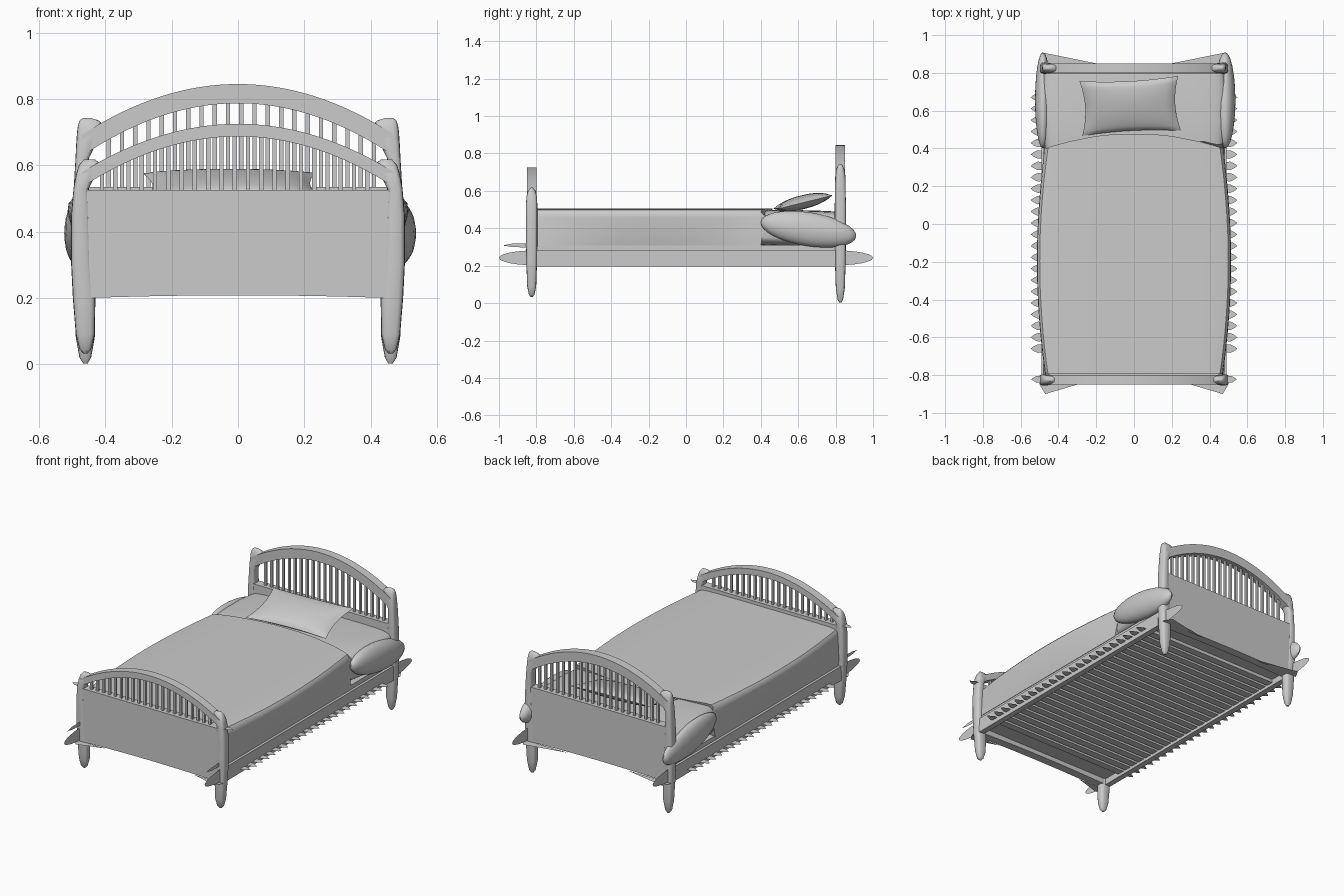
import bpy, bmesh, math
from mathutils import Matrix, Vector

cube = bpy.data.objects.get("Cube")
if cube:
    bpy.data.objects.remove(cube, do_unlink=True)

GREY = (0.6, 0.6, 0.6, 1.0)
mat = bpy.data.materials.new("plain grey")
mat.use_nodes = True
mat.diffuse_color = GREY
bsdf = next(n for n in mat.node_tree.nodes if n.type == 'BSDF_PRINCIPLED')
bsdf.inputs["Base Color"].default_value = GREY
bsdf.inputs["Roughness"].default_value = 0.8


def finish(name, bm, smooth=None, closed=True):
    if closed:
        bmesh.ops.recalc_face_normals(bm, faces=bm.faces)
    me = bpy.data.meshes.new(name)
    bm.to_mesh(me)
    bm.free()
    me.materials.append(mat)
    ob = bpy.data.objects.new(name, me)
    bpy.context.collection.objects.link(ob)
    if smooth:
        bpy.ops.object.select_all(action='DESELECT')
        ob.select_set(True)
        bpy.context.view_layer.objects.active = ob
        bpy.ops.object.shade_smooth_by_angle(angle=math.radians(smooth))
    return ob


def add_box(bm, x0, x1, y0, y1, z0, z1):
    m = Matrix.Translation(((x0 + x1) / 2, (y0 + y1) / 2, (z0 + z1) / 2))
    bmesh.ops.create_cube(bm, size=1, matrix=m @ Matrix.Diagonal((x1 - x0, y1 - y0, z1 - z0, 1)))


def box(name, *b):
    bm = bmesh.new()
    add_box(bm, *b)
    return finish(name, bm)


def loft(name, rings, smooth=40):
    """Closed skin through rings of equal point count."""
    bm = bmesh.new()
    rows = [[bm.verts.new(p) for p in r] for r in rings]
    n = len(rows[0])
    for a, b in zip(rows, rows[1:]):
        for i in range(n):
            j = (i + 1) % n
            bm.faces.new((a[i], a[j], b[j], b[i]))
    bm.faces.new(rows[0])
    bm.faces.new(rows[-1])
    return finish(name, bm, smooth)


def flat(name, polys):
    """Paper-thin pieces."""
    bm = bmesh.new()
    for p in polys:
        bm.faces.new([bm.verts.new(q) for q in p])
    return finish(name, bm, closed=False)


def bow(c, k, x):
    return c - k * x * x


def end_board(name, y, top, open_top, k_out, k_in, sill, shift):
    """Solid panel, bowed top rail and slats."""
    y0, y1 = y - 0.026, y + 0.026
    n = 32
    xs = [-0.47 + 0.94 * i / n for i in range(n + 1)]
    # panel with a gently curved lower edge
    loft(name + "_panel", [[(x, y0, 0.208 - 0.04 * x * x), (x, y1, 0.208 - 0.04 * x * x),
                            (x, y1, sill), (x, y0, sill)] for x in xs], 30)
    rings = []
    for x in xs:
        lo, hi = bow(open_top, k_in, x), bow(top, k_out, x)
        rings.append([(x, y0, lo), (x, y1, lo), (x, y1, hi), (x, y0, hi)])
    loft(name + "_arch", rings, 30)
    bm = bmesh.new()
    for i in range(-10, 11):
        x = i * 0.04 + shift
        add_box(bm, x - 0.0065, x + 0.0065, y - 0.007, y + 0.007,
                sill - 0.01, bow(open_top, k_in, x) + 0.01)
    finish(name + "_slats", bm)


def posts(name, y, rows):
    """Tapered posts from rows of height, inner x, outer x, half depth."""
    for side, s in (("left", 1), ("right", -1)):
        rings = []
        for z, xi, xo, h in rows:
            c, r = (xi + xo) / 2, (xo - xi) / 2
            ring = []
            for i in range(16):
                a = math.tau * i / 16
                ca, sa = math.cos(a), math.sin(a)
                ring.append((s * (c + r * math.copysign(abs(ca) ** 0.6, ca)),
                             y + h * math.copysign(abs(sa) ** 0.6, sa), z))
            rings.append(ring)
        loft(f"{name}_{side}", rings, 50)


# footboard and headboard
end_board("footboard", -0.825, 0.725, 0.687, 0.656, 0.69, 0.525, -0.01)
end_board("headboard", 0.825, 0.845, 0.787, 0.69, 0.72, 0.535, 0.01)

posts("foot_post", -0.825, [
    (0.033, 0.453, 0.467, 0.006), (0.045, 0.443, 0.478, 0.015), (0.09, 0.432, 0.489, 0.024),
    (0.2, 0.43, 0.498, 0.028), (0.3, 0.44, 0.503, 0.03), (0.45, 0.445, 0.503, 0.03),
    (0.53, 0.45, 0.496, 0.03), (0.57, 0.43, 0.489, 0.028), (0.6, 0.41, 0.48, 0.02),
    (0.617, 0.43, 0.465, 0.006)])
posts("head_post", 0.825, [
    (0.003, 0.453, 0.467, 0.006), (0.02, 0.443, 0.478, 0.015), (0.08, 0.432, 0.489, 0.024),
    (0.2, 0.43, 0.496, 0.028), (0.33, 0.44, 0.5, 0.03), (0.52, 0.45, 0.496, 0.03),
    (0.62, 0.45, 0.49, 0.028), (0.68, 0.42, 0.487, 0.027), (0.715, 0.4, 0.484, 0.022),
    (0.735, 0.42, 0.478, 0.013), (0.743, 0.445, 0.467, 0.005)])

# side rails with thin pointed ends, and the ledge above them
for side, s in (("left", 1), ("right", -1)):
    x0, x1 = sorted((s * 0.455, s * 0.49))
    box("side_rail_" + side, x0, x1, -0.8, 0.8, 0.197, 0.285)
    box("rail_ledge_" + side, *sorted((s * 0.44, s * 0.475)), -0.8, 0.8, 0.285, 0.312)
    tips = []
    for e in (1, -1):
        tips.append([(s * 0.475, e * (0.8 + 0.2 * math.sin(math.pi * i / 12)),
                      0.242 - 0.04 * math.cos(math.pi * i / 12)) for i in range(13)])
    tips.append([(s * 0.47, -0.84, 0.297), (s * 0.47, -0.93, 0.3), (s * 0.47, -0.98, 0.308),
                 (s * 0.47, -0.93, 0.318), (s * 0.47, -0.84, 0.32)])
    flat("rail_tips_" + side, tips)
    # pointed slat ends along the rail
    leaves = []
    for i in range(23):
        y = -0.66 + i * 0.0605
        leaves.append([(s * 0.48, y - 0.02, 0.222), (s * 0.51, y - 0.022, 0.222),
                       (s * 0.53, y - 0.013, 0.222), (s * 0.547, y, 0.222),
                       (s * 0.53, y + 0.013, 0.222), (s * 0.51, y + 0.022, 0.222),
                       (s * 0.48, y + 0.02, 0.222)])
    flat("slat_tips_" + side, leaves)
    # pointed ends of the cap rail and lower panel edge
    flat("cap_tips_" + side, [
        [(s * 0.47, -0.845, 0.527), (s * 0.52, -0.838, 0.527), (s * 0.545, -0.822, 0.527),
         (s * 0.52, -0.806, 0.527), (s * 0.47, -0.8, 0.527)],
        [(s * 0.5, -0.85, 0.2), (s * 0.47, -0.9, 0.2), (s * 0.3, -0.85, 0.2)],
        [(s * 0.5, 0.85, 0.2), (s * 0.47, 0.905, 0.2), (s * 0.2, 0.85, 0.2)]])

# bed base with cross slats underneath
box("bed_base", -0.46, 0.46, -0.8, 0.8, 0.235, 0.31)
bm = bmesh.new()
for i in range(23):
    y = -0.66 + i * 0.0605
    add_box(bm, -0.46, 0.46, y - 0.022, y + 0.022, 0.215, 0.24)
finish("bed_slats", bm)

# mattress with soft side bulges at the head end
rings = []
for y, w, z0, z1 in ((-0.79, 0.455, 0.31, 0.48), (0.35, 0.455, 0.31, 0.49), (0.42, 0.475, 0.31, 0.496),
                     (0.55, 0.49, 0.305, 0.498), (0.7, 0.49, 0.305, 0.495), (0.797, 0.48, 0.31, 0.49)):
    ring = []
    for i in range(32):
        a = math.tau * i / 32
        ca, sa = math.cos(a), math.sin(a)
        ring.append((w * math.copysign(abs(ca) ** 0.25, ca), y,
                     (z0 + z1) / 2 + (z1 - z0) / 2 * math.copysign(abs(sa) ** 0.35, sa)))
    rings.append(ring)
loft("mattress", rings, 60)
for side, s in (("left", 1), ("right", -1)):
    bm = bmesh.new()
    m = (Matrix.Translation((s * 0.482, 0.655, 0.395)) @ Matrix.Rotation(math.radians(-9), 4, 'X')
         @ Matrix.Diagonal((0.055 if s > 0 else 0.042, 0.258, 0.09, 1)))
    bmesh.ops.create_uvsphere(bm, u_segments=24, v_segments=16, radius=1, matrix=m)
    finish("mattress_bulge_" + side, bm, 60)

# blanket: sides bow outward at mid length, head edge is curved
rings = []
for i in range(17):
    t = i / 16
    y = -0.795 + 1.195 * t
    w = 0.468 + 0.046 * math.sin(math.pi * t) ** 0.8 if 0 < i < 16 else 0.47
    half = [(0.478, 0.308), (w, 0.46), (w - 0.003, 0.485), (w - 0.015, 0.499), (w - 0.05, 0.504),
            (0.34, 0.506), (0.2, 0.507), (0.08, 0.507)]
    ring = []
    for x, z in half + [(-x, z) for x, z in reversed(half)]:
        lift = 0.08 * max(0, 1 - (x / 0.47) ** 2) * t ** 4
        if z < 0.47:
            lift = (0.0 if z < 0.4 else 0.03) * t ** 8
        ring.append((x, y + lift, z))
    rings.append(ring)
loft("blanket", rings, 40)

# pillow: pinched corners, leaning up towards the headboard
bm = bmesh.new()
N = 20
grids = []
for sign in (1, -1):
    g = []
    for i in range(N + 1):
        row = []
        for j in range(N + 1):
            u, v = 2 * i / N - 1, 2 * j / N - 1
            x = 0.262 * u * (1 - 0.09 * (1 - v * v))
            y = 0.15 * v * (1 - 0.1 * (1 - u * u))
            z = sign * 0.037 * (max(0, (1 - u * u) * (1 - v * v))) ** 0.45
            row.append(bm.verts.new((x, y, z)))
        g.append(row)
    for i in range(N):
        for j in range(N):
            bm.faces.new((g[i][j], g[i + 1][j], g[i + 1][j + 1], g[i][j + 1]))
bmesh.ops.remove_doubles(bm, verts=bm.verts, dist=0.0005)
bmesh.ops.transform(bm, verts=bm.verts, matrix=Matrix.Translation((-0.02, 0.625, 0.54))
                    @ Matrix.Rotation(math.radians(3), 4, 'Z') @ Matrix.Rotation(math.radians(14), 4, 'X'))
finish("pillow", bm, 70)
